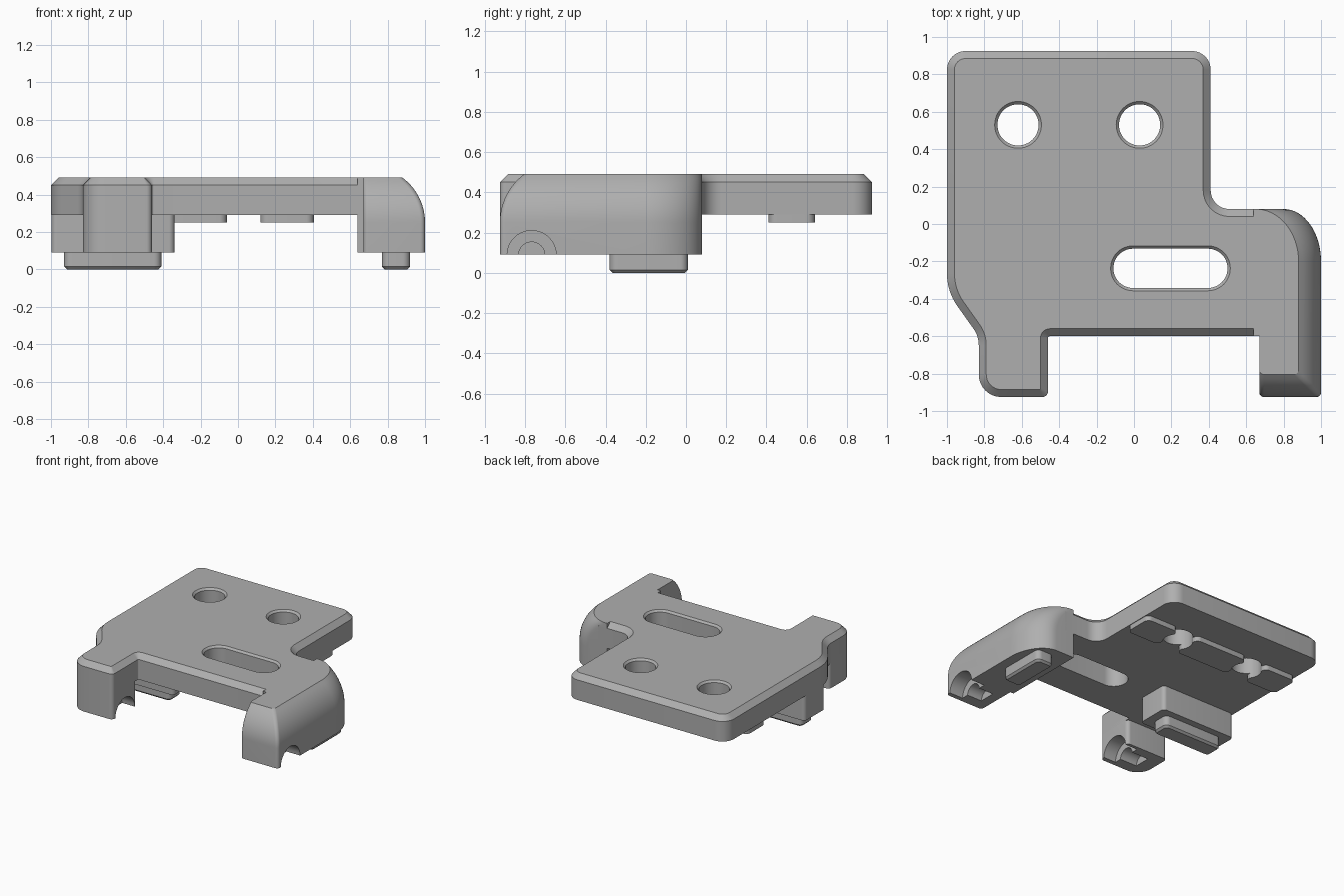
import bpy, bmesh, math
from mathutils import Vector, Matrix

if "Cube" in bpy.data.objects:
    bpy.data.objects.remove(bpy.data.objects["Cube"])

GREY = bpy.data.materials.new("mid_grey")
GREY.diffuse_color = (0.43, 0.43, 0.43, 1)
GREY.use_nodes = True
GREY.node_tree.nodes["Principled BSDF"].inputs["Base Color"].default_value = GREY.diffuse_color


def outline(pts, d=0.0, seg=8):
    """Counter-clockwise corners (x, y, radius), inset by d, then rounded."""
    n, out = len(pts), []
    P = [Vector(p[:2]) for p in pts]
    moved, turns = [], []
    for i in range(n):
        a = (P[i] - P[i - 1]).normalized()
        b = (P[(i + 1) % n] - P[i]).normalized()
        na, nb = Vector((-a.y, a.x)), Vector((-b.y, b.x))
        moved.append(P[i] + (na + nb) * d / (1 + na.dot(nb)))
        turns.append(a.x * b.y - a.y * b.x)
    for i in range(n):
        r = pts[i][2]
        if r == 0:
            out.append(moved[i])
            continue
        r = max(r - d if turns[i] > 0 else r + d, 0.006)
        a = (moved[i] - moved[i - 1]).normalized()
        b = (moved[(i + 1) % n] - moved[i]).normalized()
        half = a.angle(b) / 2
        centre = moved[i] + (b - a).normalized() * r / math.cos(half)
        start = moved[i] - a * r * math.tan(half) - centre
        s = 1 if turns[i] > 0 else -1
        for k in range(seg + 1):
            out.append(centre + Matrix.Rotation(s * 2 * half * k / seg, 2) @ start)
    return out


def loft(name, layers):
    """Closed solid through stacked loops, given as (loop, z) from low to high."""
    bm = bmesh.new()
    rings = [[bm.verts.new((p[0], p[1], z)) for p in loop] for loop, z in layers]
    n = len(rings[0])
    for lo, hi in zip(rings, rings[1:]):
        for i in range(n):
            j = (i + 1) % n
            bm.faces.new((lo[i], lo[j], hi[j], hi[i]))
    bm.faces.new(rings[0][::-1])
    bm.faces.new(rings[-1])
    me = bpy.data.meshes.new(name)
    bm.to_mesh(me)
    bm.free()
    me.materials.append(GREY)
    ob = bpy.data.objects.new(name, me)
    bpy.context.collection.objects.link(ob)
    return ob


def box(x0, x1, y0, y1, r):
    return [(x0, y0, r), (x1, y0, r), (x1, y1, r), (x0, y1, r)]


def cut(target, cutter):
    m = target.modifiers.new("cut", 'BOOLEAN')
    m.operation, m.object, m.solver = 'DIFFERENCE', cutter, 'EXACT'
    bpy.context.view_layer.objects.active = target
    bpy.ops.object.modifier_apply(modifier=m.name)
    bpy.data.objects.remove(cutter)


# Main plate with chamfered top edge
plate_pts = [(-0.83, -0.925, 0.12), (-0.46, -0.925, 0.03), (-0.46, -0.60, 0.01),
             (0.72, -0.60, 0), (0.72, 0.08, 0), (0.41, 0.08, 0.1), (0.41, 0.925, 0.1),
             (-1, 0.925, 0.1), (-1, -0.36, 0.3), (-0.83, -0.60, 0.15)]
plate = loft("plate", [(outline(plate_pts), 0.29), (outline(plate_pts), 0.45),
                       (outline(plate_pts, 0.04), 0.49)])

# Pads under the rear holes
rear_pads = [loft("rear_pad", [(outline(box(x0, x1, 0.41, 0.64, 0.04)), 0.25),
                               (outline(box(x0, x1, 0.41, 0.64, 0.04)), 0.295)])
             for x0, x1 in ((-0.99, -0.71), (-0.53, -0.06), (0.12, 0.405))]


# Countersunk round holes and slot
def countersunk(x, y, half, r):
    pts = box(x - half - r, x + half + r, y - r, y + r, r - 0.0005)
    ring = lambda d: outline(pts, d, 12)
    return loft("cutter", [(ring(0), 0.1), (ring(0), 0.475), (ring(-0.03), 0.505)])


for x in (-0.62, 0.03):
    cut(plate, countersunk(x, 0.53, 0, 0.11))
    for pad in rear_pads:
        cut(pad, countersunk(x, 0.53, 0, 0.11))
cut(plate, countersunk(0.195, -0.237, 0.2, 0.105))


# Rounded side wing, its right and front sides curving in towards the top
def wing_loop(z):
    h = max(z - 0.25, 0)
    d = 0.3 - math.sqrt(0.09 - h * h)
    cx, rx = 0.8 - 1.25 * d, 0.2 + 0.25 * d
    pts = [(0.67, -0.925 + d, 0.025), (1 - d, -0.925 + d, 0.025)]
    pts += [(cx + rx * math.cos(t), -0.2 + 0.28 * math.sin(t), 0)
            for t in [math.pi / 2 * k / 16 for k in range(17)]]
    pts += [(0.64, 0.08, 0), (0.64, -0.60, 0), (0.67, -0.60, 0)]
    return outline(pts)


wing_z = [0.09, 0.25] + [0.25 + 0.02 * k for k in range(1, 13)]
wing = loft("side_wing", [(wing_loop(z), z) for z in wing_z])

# Front left leg and the block behind it
leg_loop = outline([(-0.83, -0.925, 0.12), (-0.46, -0.925, 0.03),
                    (-0.46, -0.62, 0.03), (-0.83, -0.62, 0.03)])
leg = loft("front_leg", [(leg_loop, 0.09), (leg_loop, 0.32)])
block = outline(box(-0.998, -0.34, -0.33, -0.07, 0.03))
loft("left_block", [(block, 0.09), (block, 0.32)])

# Feet with a small lower bevel
for name, b in (("left_foot", (-0.93, -0.41, -0.275, -0.125)),
                ("right_foot", (0.77, 0.92, -0.38, 0.01))):
    pts = box(*b, 0.04)
    loft(name, [(outline(pts, 0.015), 0), (outline(pts), 0.015), (outline(pts), 0.1)])


# Stepped half-round grooves across the undersides of leg and wing
def groove(x0, x1, r):
    loop = [(r * math.cos(2 * math.pi * k / 40), r * math.sin(2 * math.pi * k / 40))
            for k in range(40)]
    ob = loft("cutter", [(loop, x0), (loop, x1)])
    ob.data.transform(Matrix(((0, 0, 1, 0), (1, 0, 0, -0.767), (0, 1, 0, 0.088), (0, 0, 0, 1))))
    return ob


for target, step, end, stop in ((leg, -0.57, -0.72, -0.4), (wing, 0.88, 0.75, 1.1)):
    cut(target, groove(step, stop, 0.122))
    cut(target, groove(end, stop, 0.065))

# Smooth curved sides, keep edges crisp
bpy.ops.object.select_all(action='SELECT')
bpy.context.view_layer.objects.active = plate
bpy.ops.object.shade_smooth_by_angle(angle=math.radians(30))
